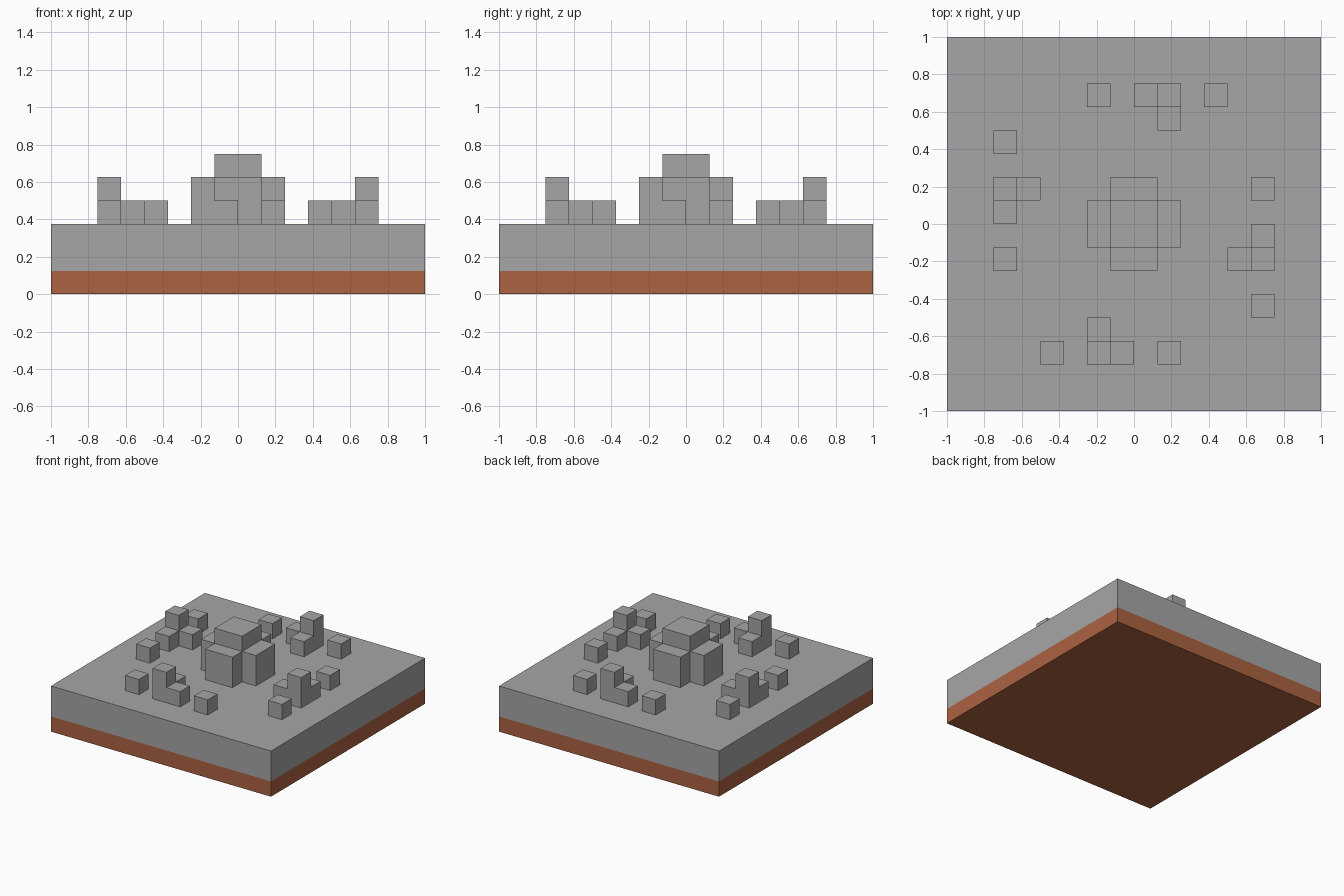
import bpy
import bmesh
from math import radians
from mathutils import Matrix, Vector

old = bpy.data.objects.get("Cube")
if old:
    bpy.data.objects.remove(old, do_unlink=True)

U = 0.125          # grid unit: edge of one small block
TOP = 3 * U        # top of the slab


def material(name, rgb):
    m = bpy.data.materials.new(name)
    m.use_nodes = True
    m.diffuse_color = (*rgb, 1)
    m.node_tree.nodes["Principled BSDF"].inputs["Base Color"].default_value = (*rgb, 1)
    return m


stone = material("stone_grey", (0.38, 0.38, 0.38))
clay = material("clay_orange", (0.407, 0.122, 0.053))


def finish(name, bm, mats):
    me = bpy.data.meshes.new(name)
    bmesh.ops.recalc_face_normals(bm, faces=bm.faces[:])
    bm.to_mesh(me)
    bm.free()
    for m in mats:
        me.materials.append(m)
    ob = bpy.data.objects.new(name, me)
    bpy.context.collection.objects.link(ob)
    return ob


def prism(bm, outline, z0, z1):
    """Extrude a flat outline from z0 up to z1."""
    base = bm.faces.new([bm.verts.new((x, y, z0)) for x, y in outline])
    ext = bmesh.ops.extrude_face_region(bm, geom=[base], use_keep_orig=True)
    verts = [g for g in ext["geom"] if isinstance(g, bmesh.types.BMVert)]
    bmesh.ops.translate(bm, verts=verts, vec=(0, 0, z1 - z0))


def box(bm, x0, y0, x1, y1, z0, z1):
    prism(bm, [(x0, y0), (x1, y0), (x1, y1), (x0, y1)], z0, z1)


# Slab: one block, cut at one unit height, lower band in clay
bm = bmesh.new()
box(bm, -1, -1, 1, 1, 0, TOP)
bmesh.ops.bisect_plane(bm, geom=bm.verts[:] + bm.edges[:] + bm.faces[:],
                       plane_co=(0, 0, U), plane_no=(0, 0, 1))
for f in bm.faces:
    f.material_index = 1 if f.calc_center_median().z < U else 0
finish("slab", bm, [stone, clay])

# Centre: cross-shaped block with a square cap
bm = bmesh.new()
corner = [(2 * U, -U), (2 * U, U), (U, U)]
cross = []
for k in range(4):
    turn = Matrix.Rotation(radians(90 * k), 2)
    cross += [tuple(turn @ Vector(p)) for p in corner]
prism(bm, cross, TOP, TOP + 2 * U)
finish("centre_cross", bm, [stone])

bm = bmesh.new()
box(bm, -U, -U, U, U, TOP + 2 * U, TOP + 3 * U)
finish("centre_cap", bm, [stone])

# Block group for one side: (column, row, height) in grid units
blocks = {
    "outer_block": (-4, -6, 1),
    "corner_post": (-2, -6, 2),
    "side_step": (-1, -6, 1),
    "inner_step": (-2, -5, 1),
    "inner_block": (1, -6, 1),
}
for k, side in enumerate(["front", "left", "back", "right"]):
    for part, (i, j, h) in blocks.items():
        bm = bmesh.new()
        box(bm, i * U, j * U, (i + 1) * U, (j + 1) * U, TOP, TOP + h * U)
        bmesh.ops.rotate(bm, verts=bm.verts[:], cent=(0, 0, 0),
                         matrix=Matrix.Rotation(radians(90 * k), 3, "Z"))
        finish(f"{side}_{part}", bm, [stone])
